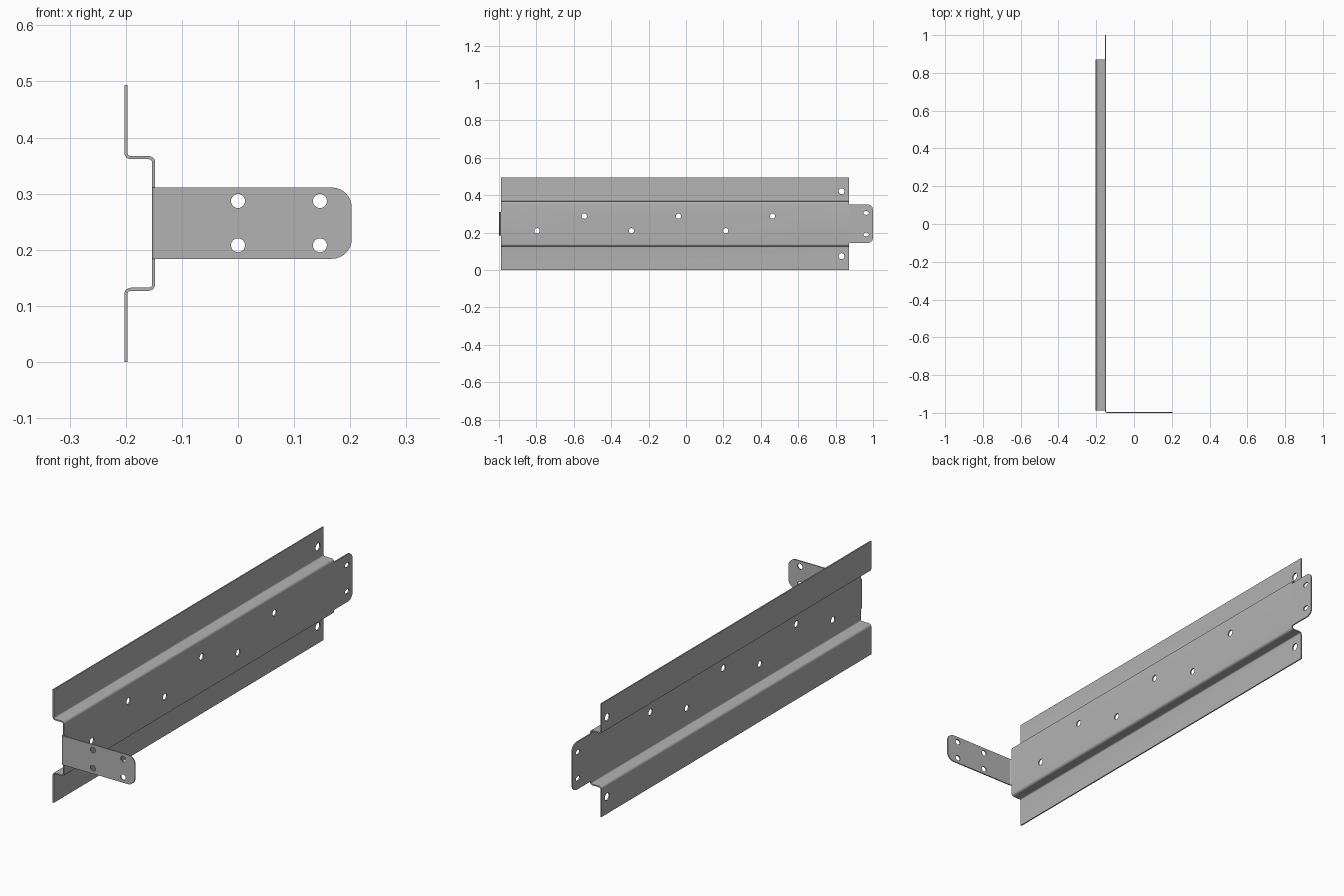
import bpy, bmesh, math
from mathutils import Vector

if "Cube" in bpy.data.objects:
    bpy.data.objects.remove(bpy.data.objects["Cube"])

T = 0.0055                      # sheet thickness
ZC = 0.247                      # mid height
steel = bpy.data.materials.new("grey steel")
steel.diffuse_color = (0.45, 0.45, 0.45, 1)
steel.use_nodes = True
steel.node_tree.nodes["Principled BSDF"].inputs["Base Color"].default_value = steel.diffuse_color


def arc(cx, cy, r, a0, a1, n=6):
    return [(cx + r * math.cos(math.radians(a0 + (a1 - a0) * i / n)),
             cy + r * math.sin(math.radians(a0 + (a1 - a0) * i / n))) for i in range(n + 1)]


def prism(name, pts, place, direction):
    """Extrude a flat outline; place maps (u, v) to 3D."""
    bm = bmesh.new()
    face = bm.faces.new([bm.verts.new(place(u, v)) for u, v in pts])
    new = bmesh.ops.extrude_face_region(bm, geom=[face])["geom"]
    bmesh.ops.translate(bm, vec=direction, verts=[g for g in new if isinstance(g, bmesh.types.BMVert)])
    bmesh.ops.recalc_face_normals(bm, faces=bm.faces)
    me = bpy.data.meshes.new(name)
    bm.to_mesh(me)
    bm.free()
    me.materials.append(steel)
    ob = bpy.data.objects.new(name, me)
    bpy.context.collection.objects.link(ob)
    return ob


def drill(ob, holes, along_x):
    """Cut round or oval holes: (position across, z, half width, half height)."""
    for u, z, ru, rz in holes:
        ring = [(u + ru * math.cos(a), z + rz * math.sin(a))
                for a in (2 * math.pi * i / 24 for i in range(24))]
        if along_x:
            cut = prism("cutter", ring, lambda a, b: (-0.3, a, b), Vector((0.3, 0, 0)))
        else:
            cut = prism("cutter", ring, lambda a, b: (a, -1.1, b), Vector((0, 0.2, 0)))
        mod = ob.modifiers.new("hole", "BOOLEAN")
        mod.operation, mod.solver, mod.object = "DIFFERENCE", "EXACT", cut
        bpy.context.view_layer.objects.active = ob
        bpy.ops.object.modifier_apply(modifier=mod.name)
        bpy.data.objects.remove(cut)


def smooth(ob):
    bpy.ops.object.select_all(action="DESELECT")
    ob.select_set(True)
    bpy.context.view_layer.objects.active = ob
    bpy.ops.object.shade_smooth_by_angle(angle=math.radians(30))


# hat-section rail: upper half outline, then mirrored about mid height
xf, xw = -0.2025, -0.1475       # back of flange, front of web
zt = 0.367 - ZC                 # top of step
ri, ro = 0.006, 0.006 + T
front = [(xf + T, ZC)] + arc(xf + ro, zt + ri, ri, 180, 270) + arc(xw - ro, zt - ro, ro, 90, 0)
back = arc(xw - ro, zt - ro, ri, 0, 90) + arc(xf + ro, zt + ri, ro, 270, 180) + [(xf, ZC)]
outline = ([(x, ZC + z) for x, z in front] + [(x, ZC - z) for x, z in reversed(front)]
           + [(x, ZC - z) for x, z in reversed(back)] + [(x, ZC + z) for x, z in back])
rail = prism("hat_rail", outline, lambda x, z: (x, -0.988, z), Vector((0, 1.86, 0)))
holes = [(y, 0.21, 0.014, 0.014) for y in (-0.796, -0.292, 0.212)]
holes += [(y, 0.288, 0.014, 0.014) for y in (-0.544, -0.04, 0.463)]
holes += [(0.832, z, 0.016, 0.016) for z in (0.421, 0.074)]
drill(rail, holes, True)

# rounded tongue continuing the web
r = 0.03
pts = ([(0.872, 0.144)] + arc(1 - r, 0.144 + r, r, -90, 0)
       + arc(1 - r, 0.351 - r, r, 0, 90) + [(0.872, 0.351)])
tongue = prism("end_tongue", pts, lambda y, z: (xw, y, z), Vector((-T, 0, 0)))
drill(tongue, [(0.963, z, 0.015, 0.010) for z in (0.305, 0.19)], True)

# folded tab: bend profile seen from above
rb = 0.010
bend = ([(xw, -0.988)] + arc(xw + rb - T, -1 + rb, rb - T, 180, 270)
        + arc(xw + rb - T, -1 + rb, rb, 270, 180) + [(xw - T, -0.988)])
fold = prism("tab_bend", bend, lambda x, y: (x, y, 0.184), Vector((0, 0, 0.127)))

# mounting tab with rounded outer corners
r, x0, x1 = 0.035, xw + rb - T, 0.2025
pts = ([(x0, 0.184)] + arc(x1 - r, 0.184 + r, r, -90, 0, 8)
       + arc(x1 - r, 0.311 - r, r, 0, 90, 8) + [(x0, 0.311)])
tab = prism("mounting_tab", pts, lambda x, z: (x, -1, z), Vector((0, T, 0)))
drill(tab, [(x, z, 0.0125, 0.0125) for x in (0, 0.146) for z in (0.287, 0.208)], False)

for ob in (rail, tongue, fold, tab):
    smooth(ob)
